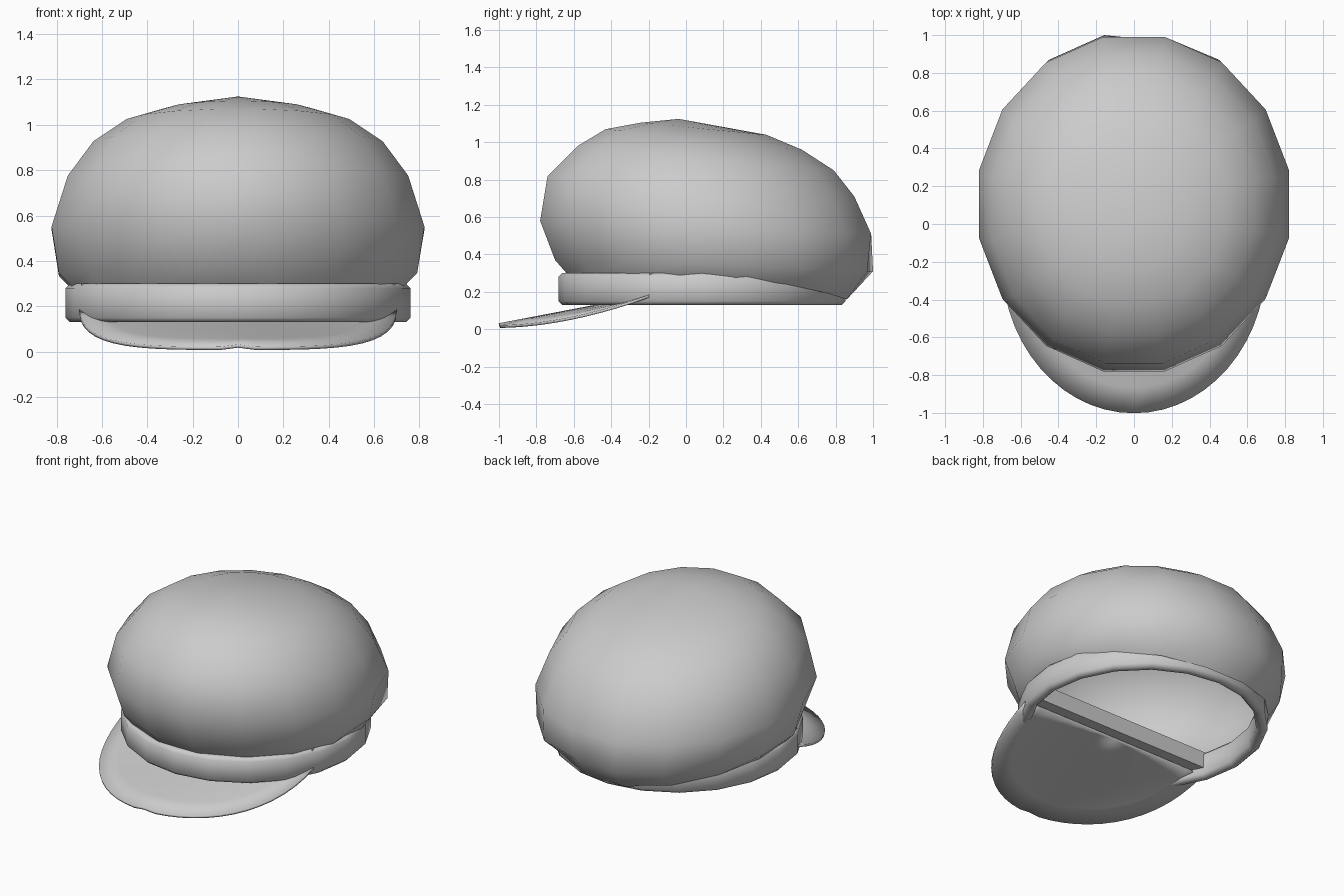
import bpy, bmesh
from math import sin, cos, pi

old = bpy.data.objects.get("Cube")
if old:
    bpy.data.objects.remove(old, do_unlink=True)

grey = bpy.data.materials.new("grey_cloth")
grey.use_nodes = True
grey.diffuse_color = (0.6, 0.6, 0.6, 1)
grey.node_tree.nodes["Principled BSDF"].inputs["Base Color"].default_value = (0.6, 0.6, 0.6, 1)


def finish(name, bm, angle=None):
    bmesh.ops.recalc_face_normals(bm, faces=bm.faces)
    mesh = bpy.data.meshes.new(name)
    bm.to_mesh(mesh)
    bm.free()
    mesh.materials.append(grey)
    obj = bpy.data.objects.new(name, mesh)
    bpy.context.collection.objects.link(obj)
    bpy.ops.object.select_all(action='DESELECT')
    obj.select_set(True)
    bpy.context.view_layer.objects.active = obj
    if angle:
        bpy.ops.object.shade_smooth_by_angle(angle=angle)
    else:
        bpy.ops.object.shade_smooth()
    return obj


def bridge(bm, a, b, closed=True):
    n = len(a)
    for i in range(n if closed else n - 1):
        j = (i + 1) % n
        bm.faces.new((a[i], a[j], b[j], b[i]))


# Crown: soft sixteen-sided dome, open below, drooping over the band at the back
SIDES = 16
LEVELS = [  # front y, front z, back y, back z, half width
    (-.63, .29, .86, .16, .745),
    (-.70, .37, 1.0, .31, .805),
    (-.78, .58, .99, .51, .838),
    (-.74, .82, .90, .71, .765),
    (-.58, .98, .79, .85, .65),
    (-.43, 1.07, .62, .96, .50),
    (-.24, 1.105, .43, 1.04, .31),
]
bm = bmesh.new()
rings = []
for k, (yf, zf, yb, zb, rx) in enumerate(LEVELS):
    ring = []
    for i in range(SIDES):
        a = (i + .5) * 2 * pi / SIDES
        c = -cos(a) / cos(pi / SIDES)
        y = (yf + yb) / 2 + (yb - yf) / 2 * c
        t = min(1, max(0, (c + 1) / 2))
        z = zf + (zb - zf) * (t ** 4 if k == 0 else t)
        # gathered pleats near the band
        tuck = .965 if k == 1 and i % 3 == 1 else 1
        ring.append(bm.verts.new((rx * sin(a) * tuck, .1 + (y - .1) * tuck, z)))
    rings.append(ring)
for lower, upper in zip(rings, rings[1:]):
    bridge(bm, lower, upper)
apex = bm.verts.new((0, -.04, 1.125))
for i in range(SIDES):
    bm.faces.new((rings[-1][i], rings[-1][(i + 1) % SIDES], apex))
finish("crown", bm)

# Band: oval strip with rounded edges
SECTION = [(0, .15), (0, .28), (-.02, .30), (-.05, .30),
           (-.07, .28), (-.07, .15), (-.05, .13), (-.02, .13)]
bm = bmesh.new()
loops = []
for d, z in SECTION:
    loops.append([bm.verts.new(((.76 + d) * sin(2 * pi * i / 20),
                                .085 - (.768 + d) * cos(2 * pi * i / 20), z))
                  for i in range(20)])
for a, b in zip(loops, loops[1:] + loops[:1]):
    bridge(bm, a, b)
finish("band", bm, .9)


# Visor: half oval sheet sloping forward, its rim curled down
def visor_point(s, a):
    x, y = .7 * s * cos(a), -.19 - .81 * s * sin(a)
    t = min(1, s * sin(a))
    rim, ridge = .015 + .165 * (1 - t) ** 1.8, .025 + .155 * (1 - t)
    half = .7 * max(1e-4, 1 - t * t) ** .5
    w = min(1, abs(x) / half) ** 2
    return x, y, ridge + (rim - ridge) * w


bm = bmesh.new()
rows = [[bm.verts.new(visor_point(s / 6, pi * i / 28)) for i in range(29)]
        for s in range(1, 7)]
for a, b in zip(rows, rows[1:]):
    bridge(bm, a, b, False)
hub = bm.verts.new(visor_point(0, 0))
for i in range(28):
    bm.faces.new((hub, rows[0][i], rows[0][i + 1]))
visor = finish("visor", bm)
solid = visor.modifiers.new("thickness", 'SOLIDIFY')
solid.thickness = .015
solid.offset = 0

# Straight inner bar closing the back of the visor
bm = bmesh.new()
bmesh.ops.create_cube(bm, size=1)
for v in bm.verts:
    v.co = (v.co.x * 1.38, v.co.y * .07 - .16, v.co.z * .11 + .245)
finish("inner_bar", bm, .5)
